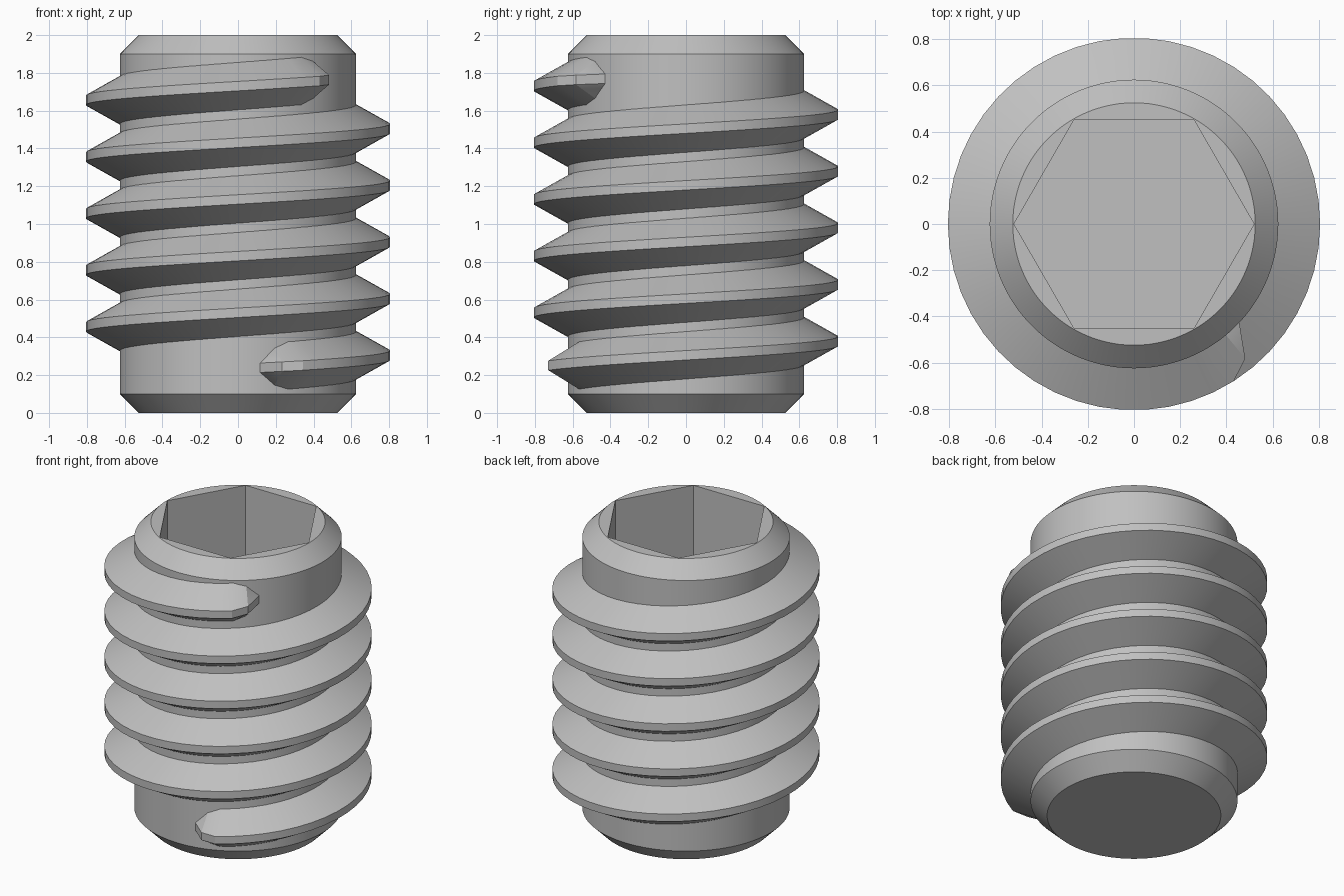
import bpy, bmesh
from math import sin, cos, pi, radians

cube = bpy.data.objects.get("Cube")
if cube:
    bpy.data.objects.remove(cube, do_unlink=True)

SEGMENTS = 50            # steps per turn
ROOT, CREST = 0.625, 0.805
PITCH = 0.3
SOCKET_DEPTH = 0.8

steel = bpy.data.materials.new("plain grey steel")
steel.use_nodes = True
GREY = (0.53, 0.53, 0.53, 1)
steel.diffuse_color = GREY
steel.node_tree.nodes["Principled BSDF"].inputs["Base Color"].default_value = GREY


def ring(bm, radius, z, count):
    return [bm.verts.new((radius * cos(2 * pi * i / count),
                          radius * sin(2 * pi * i / count), z)) for i in range(count)]


def skin(bm, a, b):
    """Join two closed loops of equal length with quads."""
    n = len(a)
    for i in range(n):
        j = (i + 1) % n
        bm.faces.new((a[i], a[j], b[j], b[i]))


def finish(bm, name):
    bmesh.ops.recalc_face_normals(bm, faces=bm.faces)
    mesh = bpy.data.meshes.new(name)
    bm.to_mesh(mesh)
    bm.free()
    mesh.materials.append(steel)
    obj = bpy.data.objects.new(name, mesh)
    bpy.context.collection.objects.link(obj)
    bpy.ops.object.select_all(action="DESELECT")
    obj.select_set(True)
    bpy.context.view_layer.objects.active = obj
    bpy.ops.object.shade_smooth_by_angle(angle=radians(25))


# Chamfered core with a hexagonal socket sunk into the top
bm = bmesh.new()
profile = [(0.525, 0), (ROOT, 0.1), (ROOT, 1.9), (0.525, 2)]
rings = [ring(bm, r, z, 2 * SEGMENTS) for r, z in profile]
for low, high in zip(rings, rings[1:]):
    skin(bm, low, high)
bm.faces.new(rings[0])
hex_top = ring(bm, 0.52, 2, 6)
hex_floor = ring(bm, 0.52, 2 - SOCKET_DEPTH, 6)
skin(bm, hex_floor, hex_top)
bm.faces.new(hex_floor)
rim_edges = [bm.edges.get((loop[i - 1], loop[i]))
             for loop in (rings[-1], hex_top) for i in range(len(loop))]
bmesh.ops.triangle_fill(bm, edges=rim_edges, use_beauty=True, normal=(0, 0, 1))
finish(bm, "screw_body")

# Helical thread: flat crest, sloped flanks, fading into the core at both ends
bm = bmesh.new()
FIRST, LAST = -11, 5 * SEGMENTS - 6
FADE = [ROOT, 0.755]
SLOPE, HALF_CREST, EMBED = 0.56, 0.025, 0.03
sections = []
for step in range(FIRST, LAST + 1):
    from_end = min(step - FIRST, LAST - step)
    crest = FADE[from_end] if from_end < len(FADE) else CREST
    turn = step / SEGMENTS
    mid = 0.305 + PITCH * turn
    inner = ROOT - EMBED
    half_root = HALF_CREST + SLOPE * (crest - ROOT)
    points = [(inner, -half_root), (ROOT, -half_root), (crest + 0.001, -HALF_CREST),
              (crest + 0.001, HALF_CREST), (ROOT, half_root), (inner, half_root)]
    sections.append([bm.verts.new((r * cos(2 * pi * turn), r * sin(2 * pi * turn), mid + dz))
                     for r, dz in points])
for a, b in zip(sections, sections[1:]):
    skin(bm, a, b)
bm.faces.new(sections[0])
bm.faces.new(sections[-1])
finish(bm, "screw_thread")
